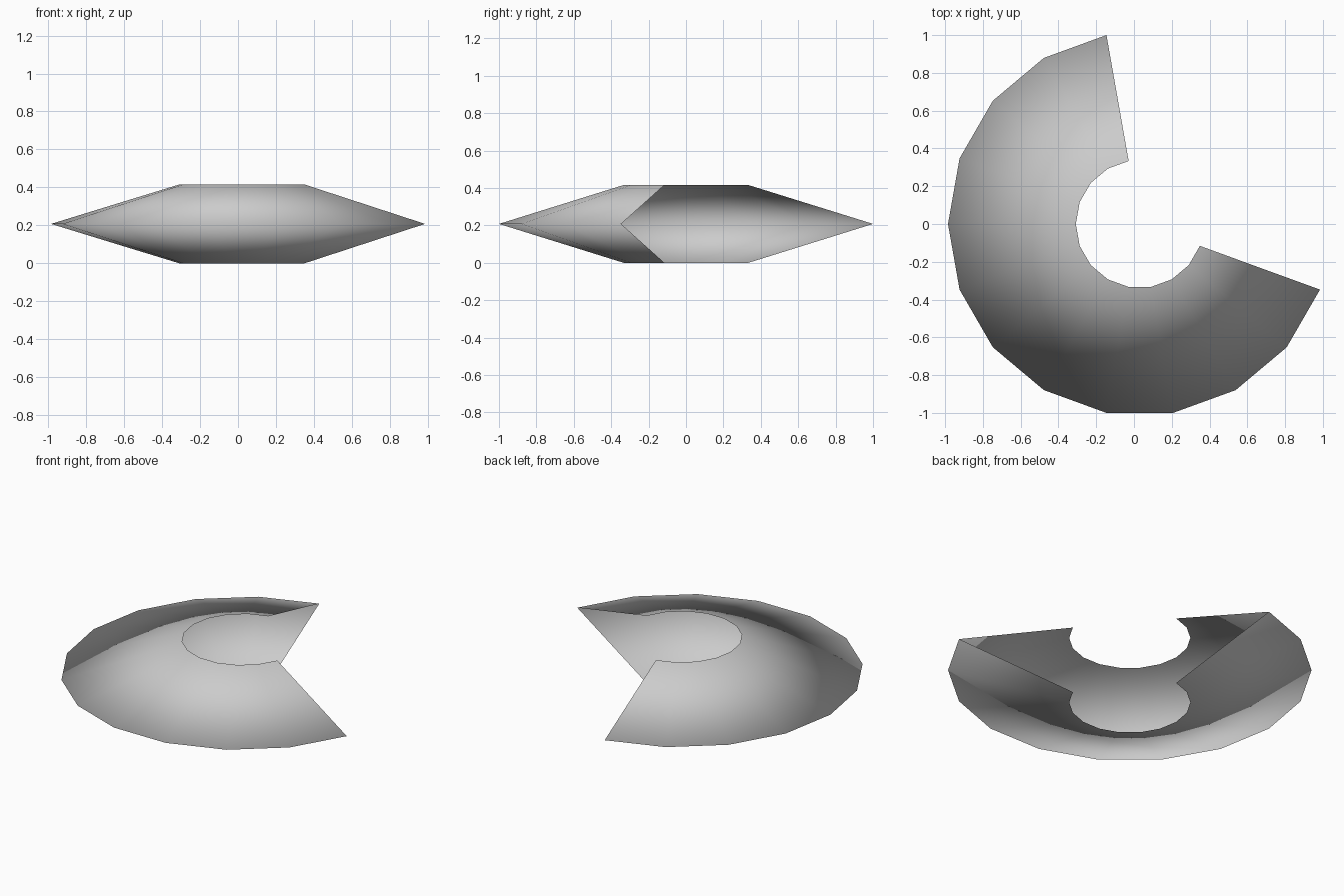
import bpy
import bmesh
from math import cos, sin, radians
from mathutils import Matrix, Vector

cube = bpy.data.objects.get("Cube")
if cube:
    bpy.data.objects.remove(cube, do_unlink=True)

OUTER, INNER, HEIGHT = 1.0154, 0.3385, 0.416
START, SWEEP, STEPS = radians(100), radians(240), 12
CENTRE_X = 0.0306

# Plain grey surface
grey = bpy.data.materials.new("light grey")
grey.use_nodes = True
colour = (0.6, 0.6, 0.6, 1)
grey.diffuse_color = colour
grey.node_tree.nodes["Principled BSDF"].inputs["Base Color"].default_value = colour

# Open V-shaped profile: lower lip, outer rim, upper lip
bm = bmesh.new()
profile = [(INNER, 0), (OUTER, HEIGHT / 2), (INNER, HEIGHT)]
verts = [bm.verts.new((r * cos(START), r * sin(START), z)) for r, z in profile]
edges = [bm.edges.new(pair) for pair in zip(verts, verts[1:])]

# Sweep the profile around the vertical axis, leaving a gap
bmesh.ops.spin(bm, geom=verts + edges, cent=(0, 0, 0), axis=(0, 0, 1),
               angle=SWEEP, steps=STEPS, use_duplicate=False)
bmesh.ops.remove_doubles(bm, verts=bm.verts, dist=0.0001)
bm.transform(Matrix.Translation((CENTRE_X, 0, 0)))

# Face outward and shade smoothly across the rim
bm.normal_update()
middle = Vector((CENTRE_X, 0, HEIGHT / 2))
inward = [f for f in bm.faces if f.normal.dot(f.calc_center_median() - middle) < 0]
bmesh.ops.reverse_faces(bm, faces=inward)
for face in bm.faces:
    face.smooth = True

mesh = bpy.data.meshes.new("open_ring_shell")
bm.to_mesh(mesh)
bm.free()
mesh.materials.append(grey)
shell = bpy.data.objects.new("open_ring_shell", mesh)
bpy.context.collection.objects.link(shell)
